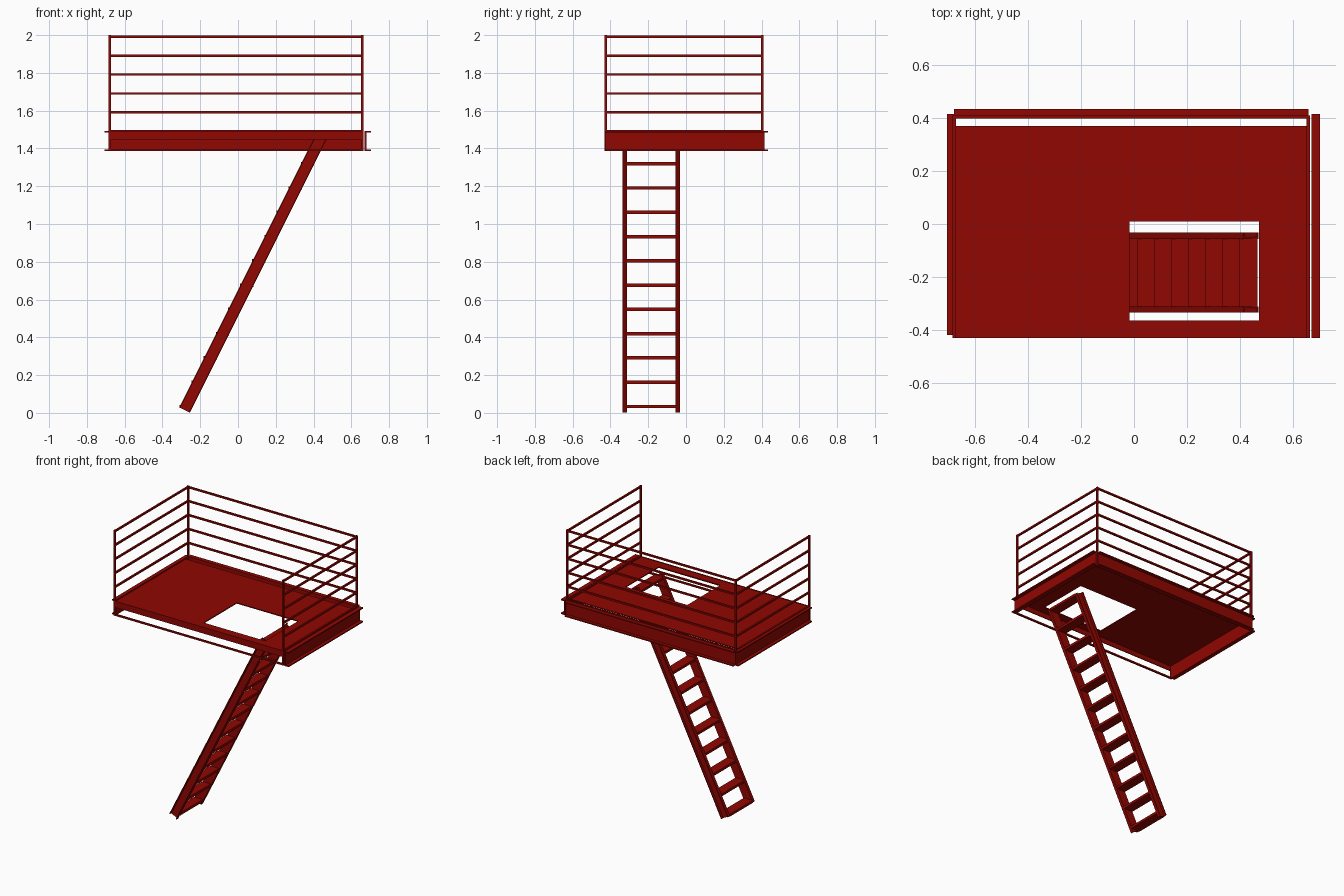
import bpy, bmesh
from mathutils import Vector

if "Cube" in bpy.data.objects:
    bpy.data.objects.remove(bpy.data.objects["Cube"])

paint = bpy.data.materials.new("red_paint")
paint.diffuse_color = (0.28, 0.002, 0.0005, 1)
paint.use_nodes = True
paint.node_tree.nodes["Principled BSDF"].inputs["Base Color"].default_value = paint.diffuse_color


def make_object(name, bm):
    bmesh.ops.recalc_face_normals(bm, faces=bm.faces)
    mesh = bpy.data.meshes.new(name)
    bm.to_mesh(mesh)
    bm.free()
    obj = bpy.data.objects.new(name, mesh)
    obj.data.materials.append(paint)
    bpy.context.collection.objects.link(obj)
    return obj


def box(name, lo, hi):
    bm = bmesh.new()
    bmesh.ops.create_cube(bm, size=1)
    lo, hi = Vector(lo), Vector(hi)
    bmesh.ops.scale(bm, vec=hi - lo, verts=bm.verts)
    bmesh.ops.translate(bm, vec=(lo + hi) / 2, verts=bm.verts)
    return make_object(name, bm)


def channel(name, start, end, out, width, depth, t=0.008):
    """C-section beam: web at the start-end line, flanges pointing along out."""
    start, end, out = Vector(start), Vector(end), Vector(out)
    side = out.cross(end - start).normalized()
    h = width / 2
    profile = [(0, -h), (depth, -h), (depth, t - h), (t, t - h),
               (t, h - t), (depth, h - t), (depth, h), (0, h)]
    bm = bmesh.new()
    face = bm.faces.new([bm.verts.new(start + out * u + side * v) for u, v in profile])
    new = bmesh.ops.extrude_face_region(bm, geom=[face])["geom"]
    bmesh.ops.translate(bm, vec=end - start,
                        verts=[g for g in new if isinstance(g, bmesh.types.BMVert)])
    return make_object(name, bm)


# Thin floor plate with the ladder opening, and its front lip
floor = box("floor", (-0.68, -0.425, 1.482), (0.652, 0.37, 1.489))
cutter = box("hatch_cutter", (-0.017, -0.365, 1.3), (0.472, 0.01, 1.6))
cutter.hide_render = True
cutter.hide_set(True)
hatch = floor.modifiers.new("hatch", 'BOOLEAN')
hatch.object = cutter
hatch.solver = 'EXACT'
box("front_lip", (-0.68, -0.43, 1.447), (0.656, -0.424, 1.492))

# Edge beams on the left, right and back
zc, bw = 1.44, 0.106
channel("left_beam", (-0.675, -0.42, zc), (-0.675, 0.415, zc), (-1, 0, 0), bw, 0.031)
channel("right_beam", (0.671, -0.43, zc), (0.671, 0.415, zc), (1, 0, 0), bw, 0.032)
channel("back_beam", (-0.68, 0.405, zc), (0.66, 0.405, zc), (0, 1, 0), bw, 0.03)

# Railing posts, horizontal bars and the low front bar
x0, x1, y0, y1, w = -0.679, 0.658, -0.425, 0.404, 0.006
for px, sx in ((x0, "left"), (x1, "right")):
    for py, sy in ((y0, "front"), (y1, "back")):
        box(f"{sy}_{sx}_post", (px - w, py - w, 1.387), (px + w, py + w, 2.0))
for i in range(6):
    z = 1.491 + 0.1 * i
    for px, sx in ((x0, "left"), (x1, "right")):
        box(f"{sx}_rail_{i}", (px - w, y0, z - w), (px + w, y1, z + w))
    box(f"back_rail_{i}", (x0, y1 - w, z - w), (x1, y1 + w, z + w))
box("front_low_bar", (x0, y0 - w, 1.387), (x1, y0 + w, 1.398))

# Ladder stringers, flanges outward
foot, top = Vector((-0.283, 0, 0.015)), Vector((0.442, 0, 1.464))
for name, y, d in (("front_stringer", -0.312, -1), ("back_stringer", -0.056, 1)):
    off = Vector((0, y, 0))
    channel(name, foot + off, top + off, (0, d, 0), 0.0625, 0.023, 0.006)

# Flat treads
slope = (top.x - foot.x) / (top.z - foot.z)
for i in range(12):
    z = 0.034 + 0.1285 * i
    x = foot.x + (z - foot.z) * slope
    box(f"tread_{i}", (x - 0.037, -0.313, z - 0.009), (x + 0.033, -0.055, z + 0.009))
